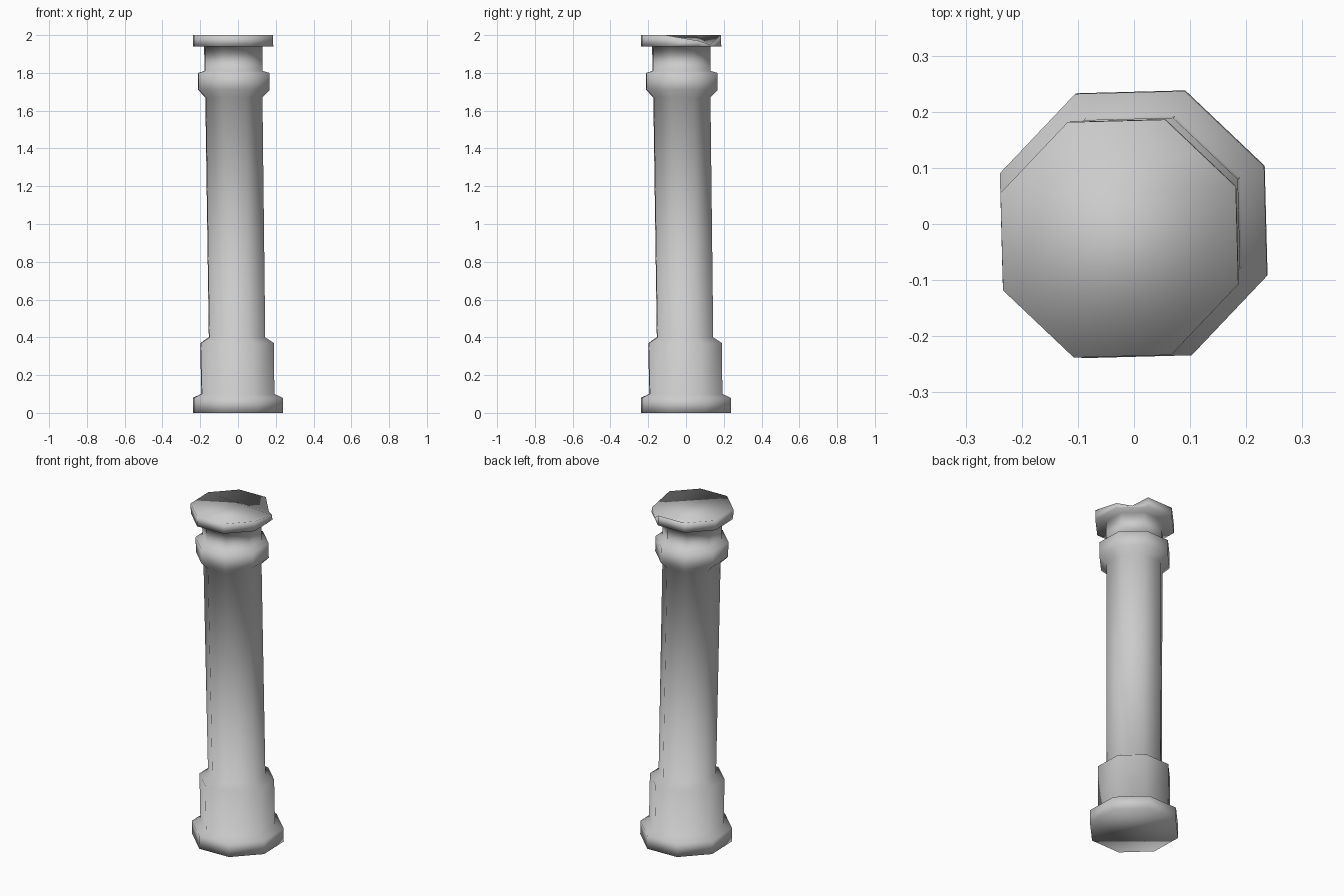
import bpy
import bmesh
from math import cos, sin, radians

default = bpy.data.objects.get("Cube")
if default:
    bpy.data.objects.remove(default)

SIDES = 8
LEAN = -0.013   # sideways drift of the axis per unit of height


def make_material(name, colour):
    mat = bpy.data.materials.new(name)
    mat.use_nodes = True
    mat.diffuse_color = colour
    mat.node_tree.nodes["Principled BSDF"].inputs["Base Color"].default_value = colour
    return mat


stone = make_material("grey stone", (0.6, 0.6, 0.6, 1))

# (height, radius) from foot to crown
profile = [
    (0.0, 0.255), (0.08, 0.255),      # foot slab
    (0.10, 0.208), (0.37, 0.208),     # plinth
    (0.40, 0.160), (1.67, 0.162),     # shaft
    (1.71, 0.203), (1.80, 0.203),     # collar
    (1.81, 0.165), (1.94, 0.165),     # neck
    (1.941, 0.227), (2.0, 0.227),     # crown slab
]

bm = bmesh.new()


def ring(z, r):
    verts = []
    for i in range(SIDES):
        a = radians(24 + i * 360 / SIDES)
        verts.append(bm.verts.new((LEAN * z + r * cos(a), LEAN * z + r * sin(a), z)))
    return verts


rings = [ring(z, r) for z, r in profile]
for low, high in zip(rings, rings[1:]):
    for i in range(SIDES):
        j = (i + 1) % SIDES
        bm.faces.new((low[i], low[j], high[j], high[i]))
bm.faces.new(reversed(rings[0]))
bm.faces.new(rings[-1])

# Chipped rim: split one crown edge, sink the new point and one corner
top = rings[-1]
edge = bm.edges.get((top[0], top[1]))
_, chip = bmesh.utils.edge_split(edge, top[0], 0.5)
chip.co.z = 1.95
top[0].co.z = 1.97

# Triangulate the crown so the chip falls away from a ridge across the top
crown = next(f for f in chip.link_faces if len(f.verts) > SIDES)
bmesh.utils.face_split(crown, top[0], top[3])
crown = next(f for f in chip.link_faces if top[3] in f.verts)
bmesh.utils.face_split(crown, chip, top[3])

bm.normal_update()
mesh = bpy.data.meshes.new("pillar")
bm.to_mesh(mesh)
bm.free()
mesh.materials.append(stone)
for poly in mesh.polygons:
    poly.use_smooth = True
pillar = bpy.data.objects.new("pillar", mesh)
bpy.context.collection.objects.link(pillar)
